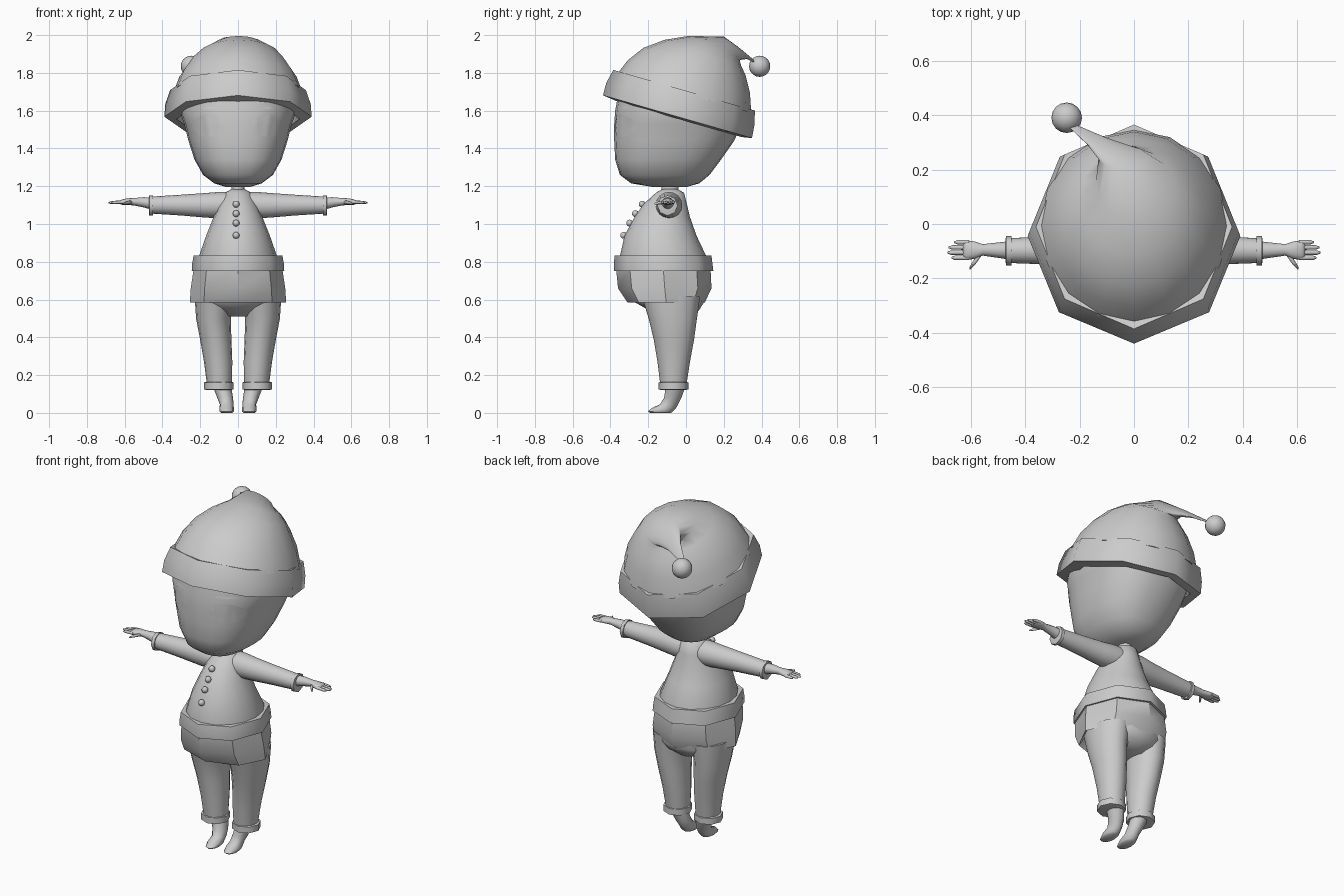
import bpy, bmesh
from math import sin, cos, pi, radians, copysign

cube = bpy.data.objects.get("Cube")
if cube:
    bpy.data.objects.remove(cube, do_unlink=True)

clay = bpy.data.materials.new("clay_grey")
clay.use_nodes = True
clay.diffuse_color = (0.6, 0.6, 0.6, 1)
clay.node_tree.nodes["Principled BSDF"].inputs["Base Color"].default_value = (0.6, 0.6, 0.6, 1)


def finish(name, bm, smooth=70, mirror=False):
    bmesh.ops.recalc_face_normals(bm, faces=bm.faces)
    mesh = bpy.data.meshes.new(name)
    bm.to_mesh(mesh)
    bm.free()
    ob = bpy.data.objects.new(name, mesh)
    bpy.context.collection.objects.link(ob)
    mesh.materials.append(clay)
    bpy.ops.object.select_all(action='DESELECT')
    ob.select_set(True)
    bpy.context.view_layer.objects.active = ob
    bpy.ops.object.shade_smooth_by_angle(angle=radians(smooth))
    if mirror:
        ob.modifiers.new("Mirror", 'MIRROR').use_mirror_merge = False
    return ob


def loft(name, rings, n=16, power=2.0, axis='z', tilt=0, closed=False, smooth=70, mirror=False):
    """Skin rings of (x, y, z, radius_u, radius_v[, tilt]) along an axis."""
    bm = bmesh.new()
    loops = []
    for r in rings:
        x, y, z, ru, rv = r[:5]
        t = radians(r[5] if len(r) > 5 else tilt)
        loop = []
        for i in range(n):
            a = 2 * pi * i / n
            u = ru * copysign(abs(sin(a)) ** (2 / power), sin(a))
            v = -rv * copysign(abs(cos(a)) ** (2 / power), cos(a))
            co = (x + u, y + v * cos(t), z - v * sin(t)) if axis == 'z' else (x, y + u, z + v)
            loop.append(bm.verts.new(co))
        loops.append(loop)
    pairs = list(zip(loops, loops[1:]))
    if closed:
        pairs.append((loops[-1], loops[0]))
    else:
        bm.faces.new(loops[0])
        bm.faces.new(loops[-1])
    for a, b in pairs:
        for i in range(n):
            j = (i + 1) % n
            bm.faces.new((a[i], a[j], b[j], b[i]))
    return finish(name, bm, smooth, mirror)


def ball(name, pos, radius, seg=12):
    bm = bmesh.new()
    bmesh.ops.create_uvsphere(bm, u_segments=seg, v_segments=seg // 2 + 2, radius=radius)
    bmesh.ops.translate(bm, verts=bm.verts, vec=pos)
    return finish(name, bm)


# Head and neck
def span(z, rx, front, back):
    return (0, (front + back) / 2, z, rx, (back - front) / 2)


head = loft("head", [
    span(1.195, .06, -.17, 0), span(1.215, .125, -.29, .07), span(1.26, .185, -.35, .125),
    span(1.34, .23, -.375, .185), span(1.44, .262, -.38, .255), span(1.53, .285, -.38, .295),
    span(1.60, .31, -.375, .32), span(1.68, .30, -.36, .31)], n=24, power=2.4)
loft("neck", [(0, -.085, 1.14, .035, .045), (0, -.085, 1.22, .035, .045)], n=12)

# Painted eyes and brows, thin plates laid on the face
for name, x, z, w, h, lift in (("eye_white", .155, 1.52, .082, .06, .002),
                               ("iris", .148, 1.522, .048, .056, .004),
                               ("brow", .15, 1.615, .055, .007, .002)):
    bm = bmesh.new()
    bmesh.ops.create_grid(bm, x_segments=8, y_segments=8, size=1)
    for v in bm.verts:
        p, q = v.co.x, v.co.y
        v.co = (x + w * p * (1 - q * q / 2) ** .5, -.5, z + h * q * (1 - p * p / 2) ** .5)
    plate = finish(name, bm, mirror=True)
    wrap = plate.modifiers.new("Wrap", 'SHRINKWRAP')
    wrap.target = head
    wrap.wrap_method = 'PROJECT'
    wrap.use_project_y = True
    wrap.wrap_mode = 'ABOVE_SURFACE'
    wrap.offset = lift

# Hat: tilted octagonal brim, crown folding back to a tip, pompom
loft("hat_brim", [
    (0, -.035, 1.555, .325, .345), (0, -.045, 1.568, .39, .41), (0, -.03, 1.635, .385, .408),
    (0, -.01, 1.708, .36, .39), (0, -.01, 1.70, .31, .33)], n=8, tilt=16, closed=True, smooth=50)
loft("hat_crown", [
    (0, -.01, 1.69, .345, .37, 16), (0, .015, 1.78, .31, .335, 15), (0, .045, 1.86, .255, .28, 15),
    (.005, .09, 1.905, .205, .215, 19), (.005, .15, 1.93, .145, .15, 26),
    (-.04, .245, 1.93, .09, .075, 55), (-.13, .30, 1.905, .045, .038, 55),
    (-.235, .365, 1.86, .012, .012, 55)], n=16)
ball("pompom", (-.247, .39, 1.835), .056, 16)

# Jacket torso
loft("jacket", [
    span(1.185, .035, -.125, -.045), span(1.165, .07, -.16, -.01), span(1.105, .10, -.225, .005),
    span(1.04, .128, -.27, .02), span(.94, .168, -.325, .055), span(.82, .21, -.352, .112),
    span(.77, .21, -.352, .112)], n=16)
for y, z in ((-.232, 1.105), (-.268, 1.055), (-.298, 1.005), (-.33, .94)):
    ball("jacket_button", (-.01, y, z), .018)

# Fluffy hem band and flared skirt
loft("jacket_band", [
    span(.75, .20, -.33, .10), span(.75, .245, -.38, .145), span(.79, .243, -.382, .14),
    span(.832, .235, -.378, .135), span(.832, .19, -.33, .09)], n=8, closed=True, smooth=50)
loft("jacket_skirt", [
    span(.585, .255, -.31, .10), span(.66, .25, -.36, .135), span(.76, .235, -.37, .13),
    span(.76, .21, -.33, .10), span(.62, .22, -.31, .09)], n=8, closed=True, smooth=40)

# Trousers
loft("hips", [span(.70, .21, -.31, .09), span(.585, .225, -.27, .095), span(.545, .18, -.20, .07),
              span(.51, .07, -.15, .03)], n=16)
loft("trouser_leg", [
    (.125, -.08, .62, .105, .155), (.13, -.07, .50, .092, .128), (.118, -.064, .39, .083, .107),
    (.105, -.065, .27, .075, .086), (.098, -.067, .14, .065, .068)], n=16, mirror=True)


def cuff(name, x, y, z, r, axis, width):
    """A short padded ring around a limb."""
    rings = []
    for along, grow in ((-.5, -.012), (-.4, .005), (.4, .005), (.5, -.012)):
        p = [x, y, z]
        p['xyz'.index(axis)] += along * width
        rings.append((*p, r + grow, r + grow))
    loft(name, rings, n=8, axis=axis, smooth=60, mirror=True)


cuff("ankle_cuff", .102, -.067, .143, .074, 'z', .045)
cuff("sleeve_cuff", .46, -.098, 1.098, .049, 'x', .024)

# Feet with pointed toes
loft("foot", [
    (.085, -.055, .14, .048, .052), (.068, -.07, .08, .042, .046), (.06, -.09, .045, .036, .048),
    (.06, -.118, .025, .038, .065), (.06, -.135, .008, .038, .066), (.06, -.135, 0, .03, .055)],
    n=12, mirror=True)

# Sleeves, hands and fingers
loft("sleeve", [
    (.02, -.09, 1.10, .07, .07), (.10, -.09, 1.10, .07, .07), (.17, -.093, 1.099, .062, .065),
    (.30, -.096, 1.10, .053, .055), (.46, -.098, 1.10, .045, .045)], axis='x', mirror=True)
loft("hand", [
    (.44, -.097, 1.105, .036, .034), (.50, -.096, 1.115, .028, .027), (.555, -.095, 1.118, .021, .019),
    (.585, -.096, 1.118, .032, .018), (.615, -.096, 1.116, .036, .014), (.628, -.096, 1.115, .03, .008)],
    n=12, axis='x', mirror=True)
for y, tip in ((-.067, .66), (-.086, .68), (-.105, .685), (-.124, .67)):
    loft("finger", [(.605, y, 1.116, .009, .009), (tip - .012, y, 1.114, .008, .008),
                    (tip, y, 1.113, .003, .003)], n=8, axis='x', mirror=True)
loft("thumb", [(.56, -.105, 1.116, .012, .01), (.582, -.135, 1.113, .013, .009),
               (.603, -.162, 1.108, .006, .005)], n=8, axis='x', mirror=True)
